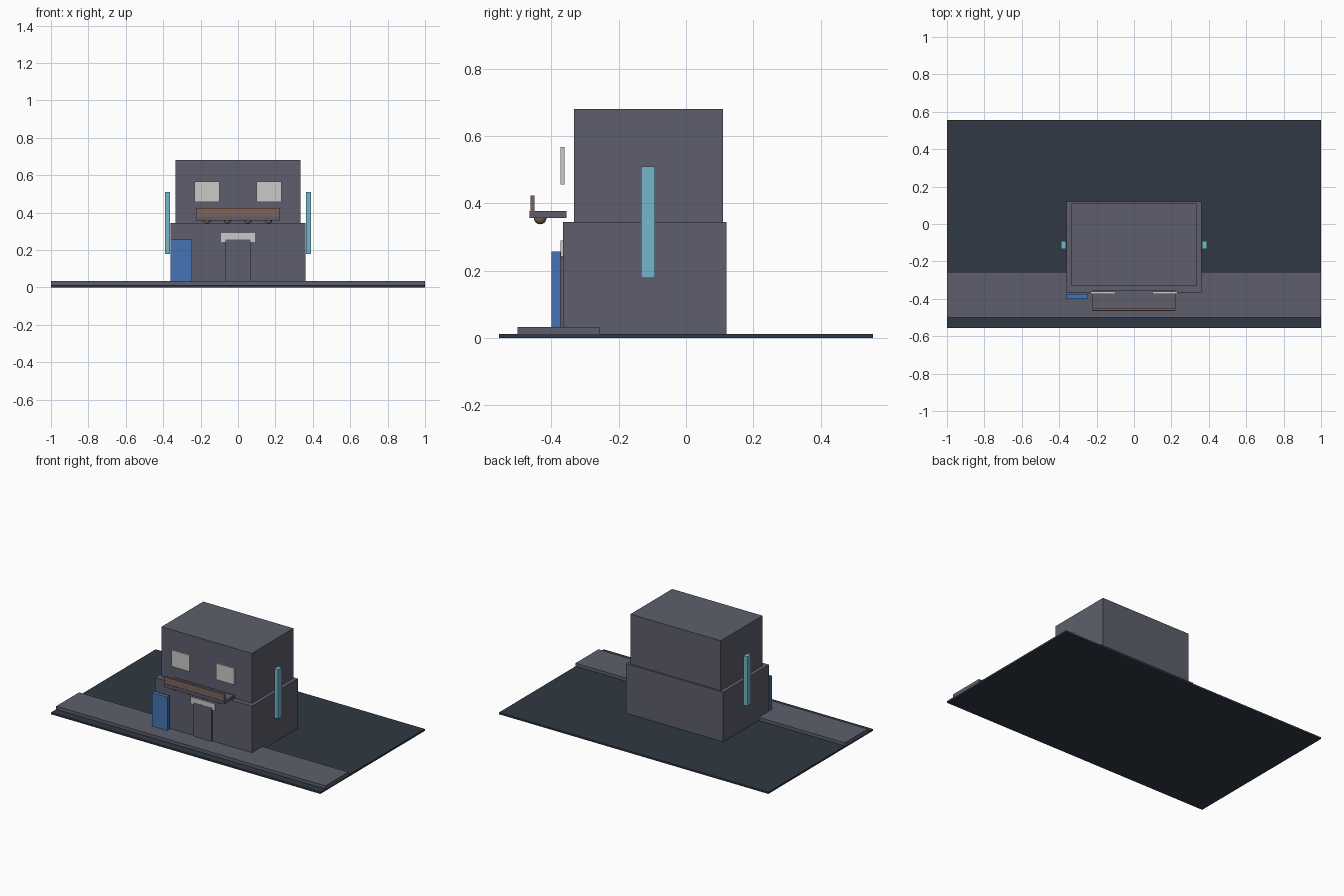
import bpy

if "Cube" in bpy.data.objects:
    bpy.data.objects.remove(bpy.data.objects["Cube"])


def lin(c):
    c /= 255
    return c / 12.92 if c <= 0.04045 else ((c + 0.055) / 1.055) ** 2.4


def material(name, r, g, b):
    m = bpy.data.materials.new(name)
    m.diffuse_color = (lin(r), lin(g), lin(b), 1)
    m.use_nodes = True
    m.node_tree.nodes["Principled BSDF"].inputs["Base Color"].default_value = m.diffuse_color
    return m


asphalt = material("dark_asphalt", 49, 56, 67)
concrete = material("grey_concrete", 93, 95, 108)
pale = material("pale_white", 202, 202, 200)
cyan = material("sign_cyan", 116, 182, 203)
blue = material("machine_blue", 70, 116, 182)
wood = material("warm_brown", 126, 101, 92)


def box(name, mat, x, y, z):
    """Box from (min, max) ranges along each axis."""
    bpy.ops.mesh.primitive_cube_add(size=1)
    o = bpy.context.object
    o.name = name
    o.location = [(a + b) / 2 for a, b in (x, y, z)]
    o.scale = [b - a for a, b in (x, y, z)]
    bpy.ops.object.transform_apply(location=True, rotation=False, scale=True)
    o.data.materials.append(mat)
    return o


# Street base and pavement
box("road_base", asphalt, (-1, 1), (-0.555, 0.555), (0, 0.012))
box("pavement", concrete, (-1, 1), (-0.5, -0.257), (0.011, 0.033))

# Two stacked storeys
box("lower_storey", concrete, (-0.36, 0.36), (-0.365, 0.12), (0.011, 0.345))
box("upper_storey", concrete, (-0.335, 0.335), (-0.332, 0.11), (0.344, 0.68))

# Shop front: door, sign plate above it, vending machine
box("door", concrete, (-0.068, 0.066), (-0.374, -0.364), (0.032, 0.257))
box("door_sign", pale, (-0.092, 0.09), (-0.372, -0.364), (0.243, 0.29))
box("vending_machine", blue, (-0.36, -0.245), (-0.4, -0.374), (0.032, 0.257))

# Balcony slab with front rail
box("balcony_slab", concrete, (-0.223, 0.221), (-0.465, -0.355), (0.357, 0.378))
box("balcony_rail", wood, (-0.223, 0.221), (-0.462, -0.45), (0.377, 0.424))

# Round lanterns set into the underside of the balcony
for i in range(4):
    bpy.ops.mesh.primitive_uv_sphere_add(
        segments=16, ring_count=8, radius=0.019,
        location=(-0.166 + 0.11 * i, -0.433, 0.357))
    lamp = bpy.context.object
    lamp.name = f"lantern_{i + 1}"
    lamp.data.materials.append(wood)
    bpy.ops.object.shade_smooth_by_angle()

# Mirrored windows and vertical side signs
for side, s in (("left", -1), ("right", 1)):
    box(f"window_{side}", pale, sorted((s * 0.098, s * 0.233)),
        (-0.373, -0.361), (0.457, 0.567))
    box(f"side_sign_{side}", cyan, sorted((s * 0.363, s * 0.391)),
        (-0.133, -0.092), (0.179, 0.51))
